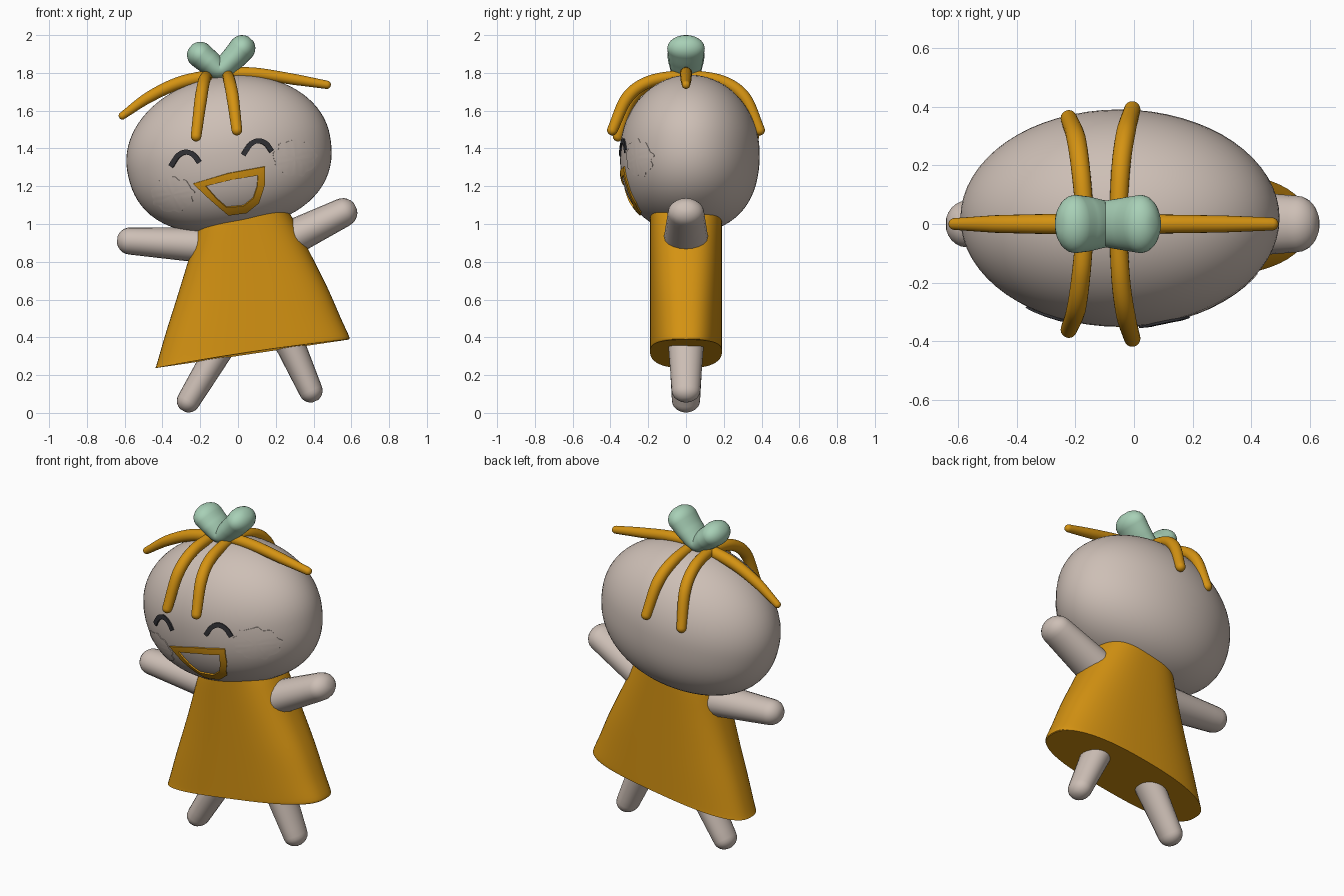
import bpy
import bmesh
from math import sin, cos, pi, radians
from mathutils import Vector, Matrix
from mathutils.bvhtree import BVHTree

cube = bpy.data.objects.get("Cube")
if cube:
    bpy.data.objects.remove(cube)


def material(name, rgb):
    m = bpy.data.materials.new(name)
    m.use_nodes = True
    m.diffuse_color = (*rgb, 1)
    m.node_tree.nodes["Principled BSDF"].inputs["Base Color"].default_value = (*rgb, 1)
    return m


SKIN = material("warm_grey_skin", (0.61, 0.52, 0.465))
ORANGE = material("orange", (0.66, 0.29, 0.006))
GREEN = material("mint_green", (0.39, 0.63, 0.47))
DARK = material("charcoal", (0.03, 0.03, 0.035))


def finish(name, bm, mat, angle=50):
    mesh = bpy.data.meshes.new(name)
    bm.to_mesh(mesh)
    bm.free()
    mesh.materials.append(mat)
    mesh.shade_smooth()
    mesh.set_sharp_from_angle(angle=radians(angle))
    obj = bpy.data.objects.new(name, mesh)
    bpy.context.collection.objects.link(obj)
    return obj


def skin_rows(bm, rows, closed=True):
    """Join rows of points with quads."""
    rings = [[bm.verts.new(p) for p in row] for row in rows]
    n = len(rings[0])
    for a, b in zip(rings, rings[1:]):
        for i in range(n if closed else n - 1):
            j = (i + 1) % n
            bm.faces.new((a[i], a[j], b[j], b[i]))
    return rings


def spline(pts, steps=8):
    """Catmull-Rom samples through the points."""
    p = [2 * pts[0] - pts[1], *pts, 2 * pts[-1] - pts[-2]]
    out = []
    for a, b, c, d in zip(p, p[1:], p[2:], p[3:]):
        for k in range(steps):
            t = k / steps
            out.append(0.5 * (2 * b + (c - a) * t + (2 * a - 5 * b + 4 * c - d) * t * t
                              + (3 * b - a - 3 * c + d) * t ** 3))
    return out + [pts[-1]]


def tube(name, pts, radii, mat, axis=(0, 1, 0), depth=1, sides=20):
    """Round-ended tube; depth widens it along the axis."""
    path = spline([Vector(p) for p in pts])
    axis = Vector(axis)
    n = len(path) - 1
    rings = []
    for i, p in enumerate(path):
        f = i / n * (len(radii) - 1)
        k = min(int(f), len(radii) - 2)
        r = radii[k] + (radii[k + 1] - radii[k]) * (f - k)
        t = (path[min(i + 1, n)] - path[max(i - 1, 0)]).normalized()
        caps = [0]
        if i == 0:
            caps = [-pi / 2 * (1 - c / 6) for c in range(1, 7)]
        elif i == n:
            caps = [pi / 2 * c / 6 for c in range(6)]
        for a in caps:
            rings.append((p + t * r * sin(a), r * cos(a), t))
    rows = []
    for p, r, t in rings:
        b = t.cross(axis).normalized()
        s = b.cross(t) * depth
        rows.append([p + r * (s * cos(2 * pi * j / sides) + b * sin(2 * pi * j / sides))
                     for j in range(sides)])
    bm = bmesh.new()
    loops = skin_rows(bm, rows)
    bm.faces.new(loops[0])
    bm.faces.new(loops[-1])
    bmesh.ops.recalc_face_normals(bm, faces=bm.faces)
    return finish(name, bm, mat, 80)


# Head: tilted ellipsoid with a fuller lower half
bm = bmesh.new()
bmesh.ops.create_uvsphere(bm, u_segments=64, v_segments=40, radius=1)
for v in bm.verts:
    if v.co.z < 0:
        flat = v.co.xy.length
        v.co /= (flat ** 2.35 + abs(v.co.z) ** 2.35) ** (1 / 2.35)
    v.co = Vector((v.co.x * 0.545, v.co.y * 0.37, v.co.z * 0.41))
bm.transform(Matrix.Translation((-0.05, 0.02, 1.375)) @ Matrix.Rotation(radians(-10), 4, 'Y'))
head_tree = BVHTree.FromBMesh(bm)
finish("head", bm, SKIN)


# Face details laid on the front of the head
def on_head(p, lift):
    loc, normal, _, _ = head_tree.ray_cast(Vector((p[0], -2, p[1])), Vector((0, 1, 0)))
    return loc + normal * lift


def plate(name, outer, inner, mat, lift, closed, rows=5):
    grid = []
    for k in range(rows + 1):
        h = -0.003 if k == 0 or (k == rows and inner[0] != inner[1]) else lift
        t = min(max((k - 1) / (rows - 2), 0), 1) if rows > 2 else k / rows
        grid.append([on_head(a.lerp(b, t), h) for a, b in zip(outer, inner)])
    bm = bmesh.new()
    skin_rows(bm, grid, closed)
    bmesh.ops.remove_doubles(bm, verts=bm.verts, dist=0.00005)
    bmesh.ops.recalc_face_normals(bm, faces=bm.faces)
    if sum(f.normal.y * f.calc_area() for f in bm.faces) > 0:
        bmesh.ops.reverse_faces(bm, faces=bm.faces)
    finish(name, bm, mat, 40)


def subdivide(pts, n=5):
    pts = [Vector(p) for p in pts]
    return [a.lerp(b, k / n) for a, b in zip(pts, pts[1:] + pts[:1]) for k in range(n)]


mouth_outer = [(-.235, 1.215), (-.05, 1.27), (.14, 1.305), (.14, 1.21),
               (.11, 1.115), (.045, 1.063), (-.05, 1.05), (-.15, 1.135)]
mouth_inner = [(-.17, 1.203), (-.04, 1.235), (.105, 1.26), (.1, 1.2),
               (.08, 1.14), (.03, 1.1), (-.06, 1.092), (-.11, 1.135)]
plate("mouth_outline", subdivide(mouth_outer), subdivide(mouth_inner), ORANGE, 0.008, True)

eye_arc = [(-.085, -.05), (-.045, .005), (0, .025), (.045, .01), (.078, -.03)]
for side, ex, ez in (("right", -0.275, 1.355), ("left", 0.105, 1.415)):
    line = spline([Vector((ex + a * 0.92, ez + b)) for a, b in eye_arc])
    up, low = [], []
    for i, p in enumerate(line):
        t = line[min(i + 1, len(line) - 1)] - line[max(i - 1, 0)]
        n = Vector((-t.y, t.x)).normalized() * 0.013
        up.append(p + n)
        low.append(p - n)
    plate(side + "_eye", up, low, DARK, 0.008, False)

for side, cx, cz, rx, rz in (("right", -.345, 1.155, .11, .09), ("left", .3, 1.35, .112, .095)):
    rim = []
    for k in range(72):
        a = 2 * pi * k / 72
        w = 1 + 0.06 * sin(9 * a) + 0.03 * sin(14 * a)
        rim.append(Vector((cx + rx * w * cos(a), cz + rz * w * sin(a))))
    plate(side + "_cheek", rim, [Vector((cx, cz))] * 72, SKIN, 0.003, True, 8)

# Dress: flared loft with a slanted hem, each row is left and right edge
edges = [(-.19, 1.02, .265, 1.07), (-.22, .95, .30, 1.01), (-.265, .80, .385, .84),
         (-.32, .62, .475, .66), (-.38, .43, .545, .50), (-.425, .275, .588, .405),
         (-.437, .237, .586, .388)]
edges = spline([Vector((a, b, 0, 0)) + Vector((0, 0, c, d)) for a, b, c, d in edges], 4)
rows = []
for xl, zl, xr, zr in edges:
    row = []
    for k in range(64):
        a = 2 * pi * k / 64
        c, s = [abs(q) ** 0.78 * (1 if q > 0 else -1) for q in (cos(a), sin(a))]
        t = (c + 1) / 2
        row.append((xl + (xr - xl) * t, 0.19 * s, zl + (zr - zl) * t + 0.012 * (1 - c * c)))
    rows.append(row)
bm = bmesh.new()
loops = skin_rows(bm, rows)
bm.faces.new(loops[0])
bm.faces.new(loops[-1])
bmesh.ops.recalc_face_normals(bm, faces=bm.faces)
finish("dress", bm, ORANGE, 45)

# Arms and legs
tube("right_arm", [(-.15, 0, .885), (-.57, 0, .91)], (.095, .072), SKIN, depth=1.1)
tube("left_arm", [(.27, 0, .92), (.555, 0, 1.06)], (.095, .077), SKIN, depth=1.25)
tube("right_leg", [(-.06, 0, .40), (-.262, 0, .064)], (.078, .062), SKIN, depth=1.2)
tube("left_leg", [(.25, 0, .42), (.385, 0, .118)], (.082, .063), SKIN, depth=1.2)

# Hair strands: one to each side, two to the front and two to the back
tube("right_hair_strand", [(-.08, 0, 1.795), (-.3, 0, 1.75), (-.47, 0, 1.672), (-.612, 0, 1.573)],
     (.034, .034, .03, .02), ORANGE)
tube("left_hair_strand", [(-.08, 0, 1.8), (.1, 0, 1.795), (.3, 0, 1.765), (.47, 0, 1.737)],
     (.032, .032, .029, .022), ORANGE)
for label, d in (("front", -1), ("back", 1)):
    tube(label + "_right_hair_strand",
         [(-.165, 0, 1.785), (-.18, .17 * d, 1.755), (-.197, .29 * d, 1.66), (-.222, .36 * d, 1.465)],
         (.03, .032, .033, .028), ORANGE, axis=(1, 0, 0))
    tube(label + "_left_hair_strand",
         [(-.055, 0, 1.79), (-.045, .19 * d, 1.755), (-.028, .31 * d, 1.67), (-.006, .39 * d, 1.497)],
         (.03, .032, .033, .028), ORANGE, axis=(1, 0, 0))

# Leaf bow on top
tube("bow", [(-.2, 0, 1.895), (-.155, 0, 1.858), (-.095, 0, 1.82), (-.03, 0, 1.872), (.022, 0, 1.93)],
     (.07, .066, .056, .064, .07), GREEN, depth=1.42, sides=32)
